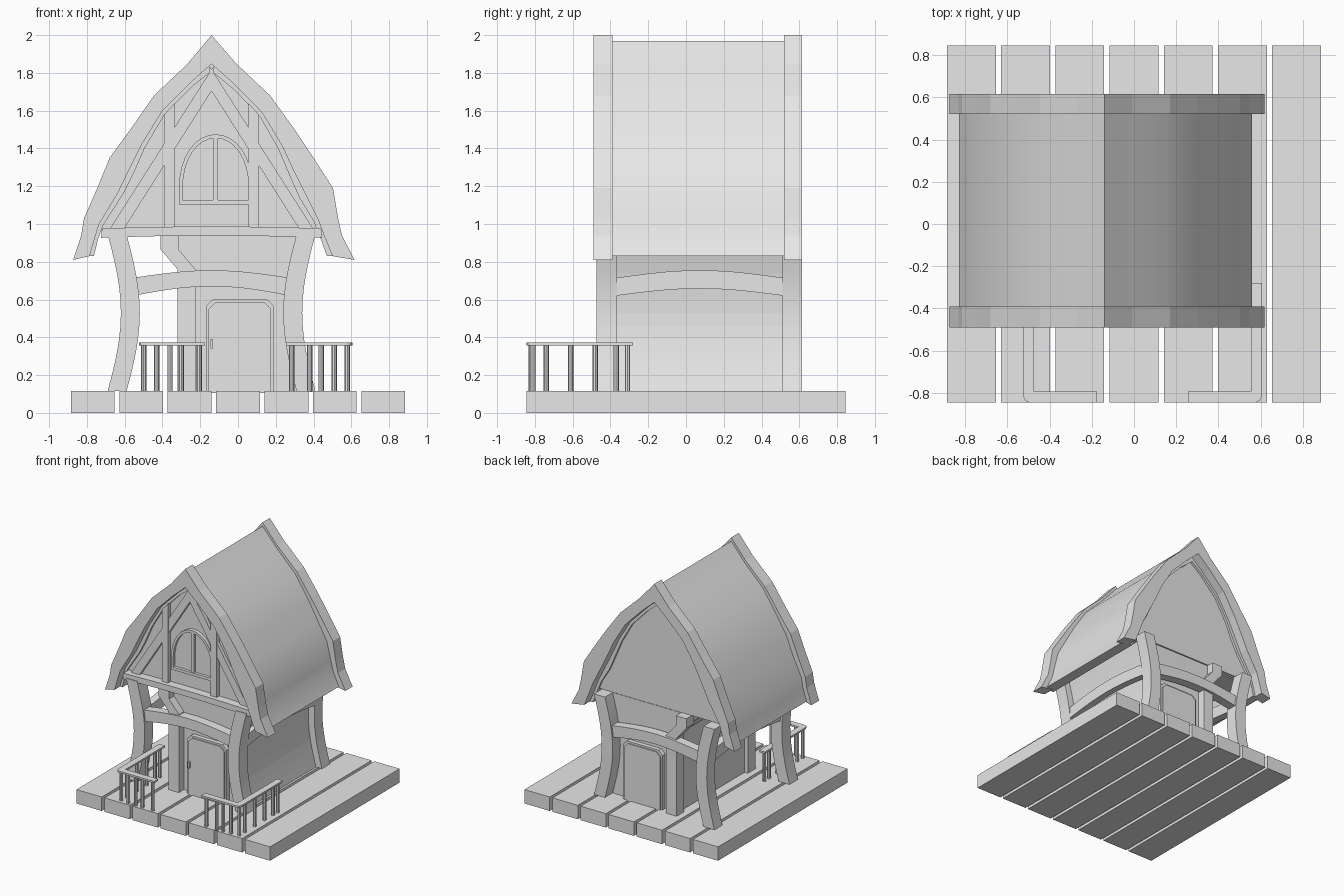
import bpy, bmesh, math
from mathutils import Vector

if "Cube" in bpy.data.objects:
    bpy.data.objects.remove(bpy.data.objects["Cube"])

grey = bpy.data.materials.new("plain grey")
grey.use_nodes = True
grey.diffuse_color = (0.8, 0.8, 0.8, 1)
grey.node_tree.nodes["Principled BSDF"].inputs["Base Color"].default_value = (0.8, 0.8, 0.8, 1)

MID = -0.14      # centre line of the house
DECK = 0.115     # top of the deck


def finish(name, bm, smooth=False):
    bmesh.ops.recalc_face_normals(bm, faces=bm.faces)
    mesh = bpy.data.meshes.new(name)
    bm.to_mesh(mesh)
    bm.free()
    mesh.materials.append(grey)
    ob = bpy.data.objects.new(name, mesh)
    bpy.context.collection.objects.link(ob)
    if smooth:
        bpy.ops.object.select_all(action='DESELECT')
        ob.select_set(True)
        bpy.context.view_layer.objects.active = ob
        bpy.ops.object.shade_smooth_by_angle(angle=math.radians(30))
    return ob


def box(name, x0, x1, y0, y1, z0, z1):
    bm = bmesh.new()
    bmesh.ops.create_cube(bm, size=1)
    for v in bm.verts:
        v.co = (x0 + (v.co.x + .5) * (x1 - x0), y0 + (v.co.y + .5) * (y1 - y0),
                z0 + (v.co.z + .5) * (z1 - z0))
    return finish(name, bm)


def prism(name, outline, a, b, side=False):
    """Extrude an outline of (x, z) along y, or of (y, z) along x."""
    bm = bmesh.new()
    ends = [[bm.verts.new((d, u, z) if side else (u, d, z)) for u, z in outline] for d in (a, b)]
    bm.faces.new(ends[0])
    bm.faces.new(ends[1][::-1])
    n = len(outline)
    for i in range(n):
        j = (i + 1) % n
        bm.faces.new((ends[0][i], ends[0][j], ends[1][j], ends[1][i]))
    return finish(name, bm)


def band(name, outer, inner, a, b, smooth=False, side=False):
    """Solid strip between two matching lines, as deep as a to b."""
    bm = bmesh.new()
    rings = []
    for (u, z), (s, t) in zip(outer, inner):
        pts = ((u, a, z), (u, b, z), (s, b, t), (s, a, t))
        rings.append([bm.verts.new((p[1], p[0], p[2]) if side else p) for p in pts])
    for r, q in zip(rings, rings[1:]):
        for i in range(4):
            j = (i + 1) % 4
            bm.faces.new((r[i], r[j], q[j], q[i]))
    bm.faces.new(rings[0])
    bm.faces.new(rings[-1][::-1])
    return finish(name, bm, smooth)


def flip(points):
    return [(2 * MID - x, z) for x, z in points]


def lerp(p, q, t):
    return (p[0] + (q[0] - p[0]) * t, p[1] + (q[1] - p[1]) * t)


# Deck planks
for i in range(7):
    x = -0.885 + i * 0.2565
    box("deck_plank", x, x + 0.231, -0.845, 0.845, 0, DECK)

# Roof: thick gable boards with a thinner shell between them
outer = [(-.873, .81), (-.83, .94), (-.815, 1.03), (-.745, 1.19), (-.68, 1.35), (-.57, 1.5),
         (-.445, 1.68), (-.27, 1.845), (MID, 2.0), (-.01, 1.85), (.17, 1.68), (.3, 1.5),
         (.4, 1.35), (.503, 1.19), (.53, 1.03), (.55, .94), (.617, .81)]
inner = [(-.785, .83), (-.76, .92), (-.735, 1.0), (-.635, 1.165), (-.58, 1.28), (-.51, 1.42),
         (-.4, 1.6), (-.25, 1.75), (MID, 1.847), (-.02, 1.74), (.127, 1.59), (.23, 1.42),
         (.305, 1.26), (.36, 1.15), (.425, 1.02), (.455, .94), (.5, .83)]
steps = [0.2 + 0.3 * abs(i - 8) / 8 for i in range(len(outer))]
shell_top = [lerp(p, q, t) for p, q, t in zip(outer, inner, steps)]
shell_low = [lerp(p, q, 1.25) for p, q in zip(outer, inner)]
for end in (shell_top, shell_low):
    for i in (0, -1):
        end[i] = (end[i][0], 0.83)
band("gable_board_front", outer, inner, -0.49, -0.39)
band("gable_board_back", outer, inner, 0.52, 0.615)
band("roof_shell", shell_top, shell_low, -0.42, 0.54, True)

# Gable walls and attic floor
gable = [(-.72, .95)] + [lerp(p, q, 1.1) for p, q in zip(outer, inner)][2:-2] + [(.44, .95)]
prism("gable_wall_front", gable, -0.40, -0.36)
prism("gable_wall_back", gable, 0.48, 0.52)
box("attic_floor", -.70, .42, -.37, .49, .94, .965)

# Curved corner posts
zs = [DECK + (0.945 - DECK) * i / 12 for i in range(13)]
left_post = [(-.69 + .07 * math.sin(math.pi * i / 12), z) for i, z in enumerate(zs)]
right_edge = [(x + .10, z) for x, z in left_post]
for a, b, end in ((-.475, -.365, "front"), (.51, .615, "back")):
    band("corner_post_" + end, left_post, right_edge, a, b, True)
    band("corner_post_" + end, flip(left_post), flip(right_edge), a, b, True)

# Arched beams between the posts
def arch(a, b, low, rise):
    return [(a + (b - a) * i / 10, low + rise * math.sin(math.pi * i / 10)) for i in range(11)]

for a, b, end in ((-.46, -.385, "front"), (.525, .60, "back")):
    band("arched_beam_" + end, arch(-.555, .275, .715, .04), arch(-.555, .275, .62, .05), a, b, True)
for a, b, end in ((-.61, -.545, "side"), (.27, .345, "side")):
    band("arched_beam_" + end, arch(-.37, .515, .715, .04), arch(-.37, .515, .62, .038), a, b, True, True)

# Room body: straight inner wall flaring at the top, curved outer wall
bend = [(-.32, DECK), (-.32, .76), (-.41, .865), (-.41, .945)]
outer_wall = [(x - .055, z) for x, z in flip(left_post)]
prism("room_body", [(x + .03, z) for x, z in bend] + outer_wall[::-1], -0.385, 0.515)

# Bent posts at the inner corners of the room
bend_edge = [(x + .095, z) for x, z in bend]
band("bent_post_front", bend, bend_edge, -.45, -.35)
band("bent_post_back", bend, bend_edge, .48, .58)

# Doors: frame with a raised panel and a handle
def door_shape(m):
    x0, x1, top, c = -.17 + m, .19 - m, .60 - m, .035
    return [(x0, DECK - .01), (x1, DECK - .01), (x1, top - c), (x1 - c, top), (x0 + c, top), (x0, top - c)]

for wall, out, end in ((-.385, -1, "front"), (.515, 1, "back")):
    prism("door_frame_" + end, door_shape(0), wall - out * .01, wall + out * .035)
    prism("door_panel_" + end, door_shape(.015), wall, wall + out * .045)
box("door_handle", -.145, -.132, -.45, -.425, .34, .39)

# Timber framing on the front gable
sill_top = [(x, z) for x, z in arch(-.72, .44, .977, .01)]
band("gable_sill", sill_top, arch(-.725, .445, .927, .012), -.47, -.37, True)
brace = [(-.13, 1.72), (-.60, .98), (-.675, .98), (-.13, 1.835)]
stud = [(-.39, .98), (-.335, .98), (-.335, 1.64), (-.39, 1.58)]
for shape, name, front in ((brace, "gable_brace", -.43), (stud, "gable_stud", -.435)):
    prism(name + "_right", shape, front, -.38)
    prism(name + "_left", flip(shape), front, -.38)

# Arched window
def window_line(m):
    w, top, cx = .195 - m, 1.475 - m, -.118
    pts = [(cx - w, 1.105 + m)]
    for i in range(17):
        t = math.pi * i / 16
        pts.append((cx - w * math.cos(t), 1.18 + (top - 1.18) * math.sin(t) ** .9 if 0 < i < 16 else 1.18))
    return pts + [(cx + w, 1.105 + m)]

frame_out, frame_in = window_line(0), window_line(.02)
band("window_arch", frame_out, frame_in, -.43, -.39)
box("window_sill", -.313, .077, -.43, -.39, 1.103, 1.126)
box("window_mullion", -.132, -.106, -.425, -.39, 1.12, 1.46)
prism("window_pane", frame_in, -.406, -.39)

# Railings: corner-shaped handrails on thin round balusters
def baluster(x, y):
    bm = bmesh.new()
    bmesh.ops.create_cone(bm, cap_ends=True, segments=8, radius1=.014, radius2=.014, depth=.25)
    bmesh.ops.translate(bm, verts=bm.verts, vec=Vector((x, y, .235)))
    finish("baluster", bm, True)

for corner, tip in ((-.525, -.175), (.605, .255)):
    s = 1 if tip > corner else -1
    rail = [(corner, -.28), (corner, -.815), (corner + s * .01, -.836), (corner + s * .03, -.845),
            (tip, -.845), (tip, -.793), (corner + s * .052, -.793), (corner + s * .052, -.28)]
    bm = bmesh.new()
    face = bm.faces.new([bm.verts.new((x, y, .357)) for x, y in rail])
    top = bmesh.ops.extrude_face_region(bm, geom=[face])["geom"]
    bmesh.ops.translate(bm, verts=[g for g in top if isinstance(g, bmesh.types.BMVert)], vec=(0, 0, .015))
    finish("handrail", bm)
    for y in (-.81, -.74, -.61, -.48, -.37, -.31):
        baluster(corner + s * .026, y)
    for d in (.095, .165, .225, .32):
        baluster(corner + s * d, -.819)
